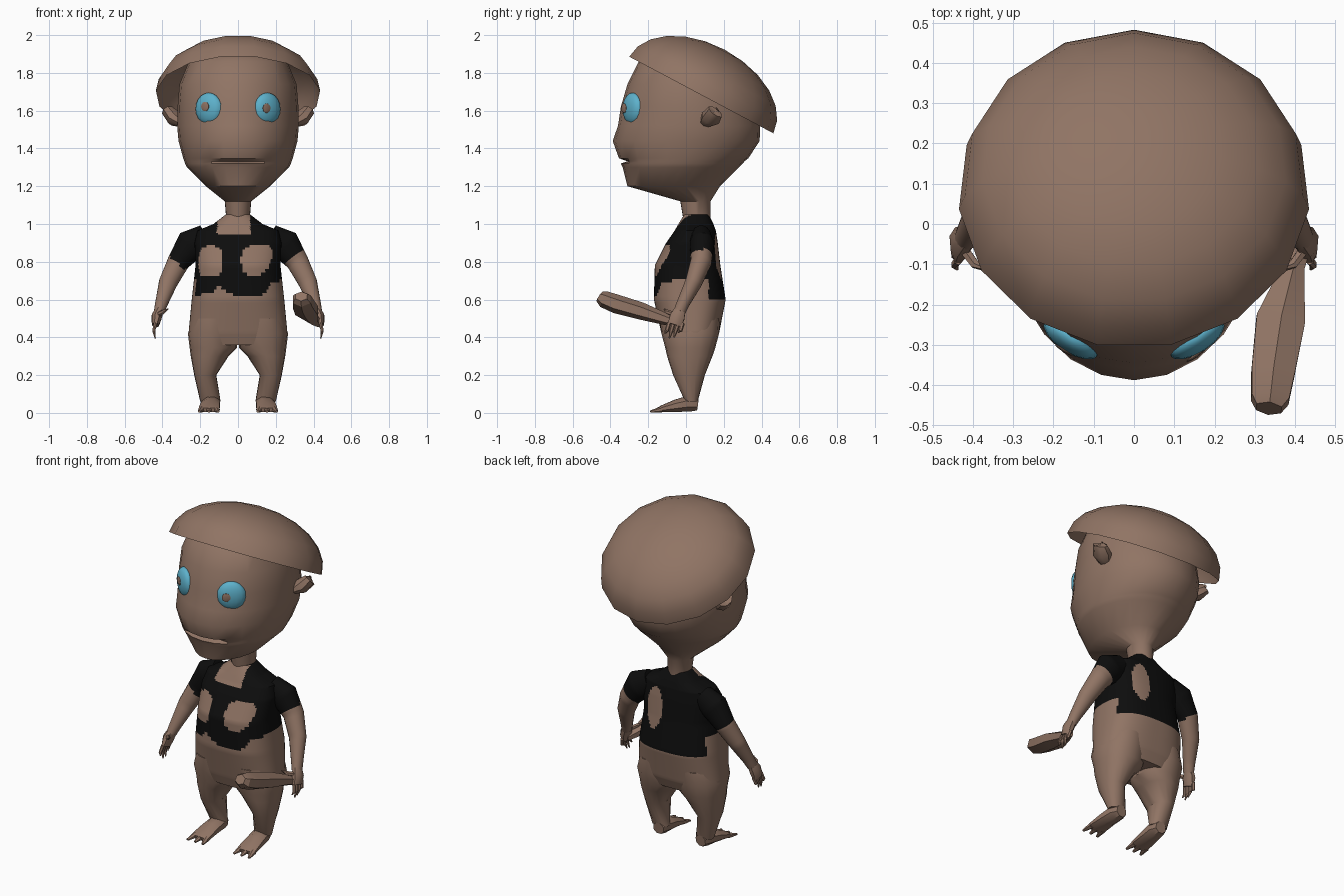
import bpy, bmesh, math
from mathutils import Vector, Matrix

if "Cube" in bpy.data.objects:
    bpy.data.objects.remove(bpy.data.objects["Cube"])


def material(name, rgb):
    m = bpy.data.materials.new(name)
    m.use_nodes = True
    m.diffuse_color = (*rgb, 1)
    bsdf = next(n for n in m.node_tree.nodes if n.type == 'BSDF_PRINCIPLED')
    bsdf.inputs["Base Color"].default_value = (*rgb, 1)
    bsdf.inputs["Roughness"].default_value = 0.8
    return m


SKIN = material("brown", (0.28, 0.175, 0.128))
SHIRT = material("black", (0.004, 0.004, 0.004))
BLUE = material("eye blue", (0.11, 0.44, 0.6))


def finish(name, bm, mats, rule=None, angle=40):
    bmesh.ops.recalc_face_normals(bm, faces=bm.faces)
    if rule:
        for f in bm.faces:
            f.material_index = int(rule(f.calc_center_median()))
    me = bpy.data.meshes.new(name)
    bm.to_mesh(me)
    bm.free()
    for m in mats:
        me.materials.append(m)
    ob = bpy.data.objects.new(name, me)
    bpy.context.collection.objects.link(ob)
    bpy.ops.object.select_all(action='DESELECT')
    ob.select_set(True)
    bpy.context.view_layer.objects.active = ob
    bpy.ops.object.shade_smooth_by_angle(angle=math.radians(angle))
    return ob


def skin(rings, cuts=1):
    """Bridge rings of points into a closed skin, with extra rings between."""
    fine = [[p.lerp(q, k / cuts) for p, q in zip(a, b)]
            for a, b in zip(rings, rings[1:]) for k in range(cuts)] + [rings[-1]]
    bm = bmesh.new()
    vs = [[bm.verts.new(p) for p in r] for r in fine]
    n = len(vs[0])
    for a, b in zip(vs, vs[1:]):
        for i in range(n):
            j = (i + 1) % n
            bm.faces.new((a[i], a[j], b[j], b[i]))
    bm.faces.new(vs[0])
    bm.faces.new(vs[-1])
    return bm


def level(z, x0, x1, y0, y1, n=24, p=2.0):
    """Horizontal rounded ring between the given limits; first point in front."""
    out = []
    for i in range(n):
        s, c = math.sin(math.tau * i / n), -math.cos(math.tau * i / n)
        k = (abs(s) ** p + abs(c) ** p) ** (-1 / p)
        out.append(Vector(((x0 + x1) / 2 + (x1 - x0) / 2 * s * k,
                           (y0 + y1) / 2 + (y1 - y0) / 2 * c * k, z)))
    return out


def tube(path, n=8, cuts=1):
    """Tube along (x, y, z, half width, half height) stations."""
    pts = [Vector(s[:3]) for s in path]
    rings = []
    for i, s in enumerate(path):
        t = (pts[min(i + 1, len(pts) - 1)] - pts[max(i - 1, 0)]).normalized()
        ref = Vector((0, 0, 1)) if abs(t.y) > 0.6 else Vector((0, 1, 0))
        side = t.cross(ref).normalized()
        up = side.cross(t)
        rings.append([pts[i] + side * s[3] * math.cos(a) + up * s[4] * math.sin(a)
                      for a in (math.tau * (k + 0.5) / n for k in range(n))])
    return skin(rings, cuts)


def mirror(path, s):
    return [(p[0] * s, *p[1:]) for p in path]


def ball(name, centre, radii, rot, mat, seg=16):
    bm = bmesh.new()
    bmesh.ops.create_uvsphere(bm, u_segments=seg, v_segments=10, radius=1)
    bm.transform(Matrix.Translation(centre) @ rot @ Matrix.Diagonal((*radii, 1)))
    return finish(name, bm, [mat])


# Head and neck, with a mouth groove
head = [(1.0, .06, -.01, .13), (1.12, .07, -.03, .13), (1.2, .17, -.31, .18),
        (1.3, .27, -.335, .28), (1.32, .28, -.345, .3), (1.332, .284, -.345, .31),
        (1.348, .29, -.355, .33), (1.44, .315, -.388, .39), (1.52, .322, -.36, .392),
        (1.62, .32, -.345, .37), (1.74, .31, -.31, .32), (1.86, .26, -.25, .22),
        (1.92, .12, -.14, .12)]
rings = [level(z, -w, w, a, b) for z, w, a, b in head]
for p in rings[5]:
    if abs(p.x) < 0.12 and p.y < 0:
        p.y += 0.035
finish("head", skin(rings), [SKIN])

# Tilted open hair cap
bm = bmesh.new()
bmesh.ops.create_uvsphere(bm, u_segments=15, v_segments=12, radius=1)
bmesh.ops.delete(bm, geom=[v for v in bm.verts if v.co.z < -0.01], context='VERTS')
bm.transform(Matrix.Translation((0, .077, 1.685))
             @ Matrix.Rotation(math.radians(-28), 4, 'X')
             @ Matrix.Diagonal((.437, .437, .27, 1)))
finish("hair_cap", bm, [SKIN])

# Eyes, pupils and ears
for s, side, px, pz in ((1, "left", -.008, 1.613), (-1, "right", -.02, 1.622)):
    turn = Matrix.Rotation(s * math.radians(33), 4, 'Z')
    out = turn @ Vector((0, -1, 0))
    eye = Vector((s * .155, -.283, 1.61))
    ball(side + "_eye", eye, (.08, .037, .085), turn, BLUE)
    spot = eye + out * .036 + turn @ Vector((px - s * .02, 0, 0))
    spot.z = pz
    ball(side + "_pupil", spot, (.025, .0045, .025), turn, SKIN, 10)
    ear = [(.29, .1, 1.53, .02, .03), (.335, .13, 1.56, .045, .055),
           (.37, .155, 1.595, .035, .045), (.362, .165, 1.6, .012, .02)]
    finish(side + "_ear", tube(mirror(ear, s)), [SKIN])


# Shirt pattern on the torso
HEM = [(-.3, .62), (-.15, .63), (-.1, .67), (-.04, .63), (.02, .61), (.13, .62),
       (.17, .68), (.3, .72)]


def blob(u, z, cu, cz, ru, rz, p=3):
    return abs((u - cu) / ru) ** p + abs((z - cz) / rz) ** p < 1


def shirt(c):
    if c.y > .12:
        return c.z > .6 and not blob(c.x, c.z, .09, .83, .055, .12, 2)
    if c.y > -.07 and abs(c.x) > .15:
        return c.z > .7
    if c.y > .03:
        return True
    hem = next(a[1] + (b[1] - a[1]) * (c.x - a[0]) / (b[0] - a[0])
               for a, b in zip(HEM, HEM[1:]) if c.x <= b[0])
    collar = c.z > .945 and -.11 < c.x < .065
    right_patch = blob(c.x, c.z, -.145, .8, .065, .083)
    left_patch = blob(c.x - .35 * (c.z - .8) * (c.x > .09), c.z, .095, .805, .078, .083, 2.5)
    return c.z > hem and not (collar or right_patch or left_patch)


torso = [(.36, .24, -.11, .15), (.42, .262, -.13, .175), (.6, .245, -.17, .21),
         (.78, .225, -.165, .182), (.9, .23, -.105, .168), (.965, .215, -.06, .158),
         (1.0, .13, -.04, .145), (1.05, .065, -.01, .12)]
finish("torso", skin([level(z, -w, w, a, b, 120, 2.6) for z, w, a, b in torso], 10),
       [SKIN, SHIRT], shirt)

# Arms, hands, legs and feet
arm = [(.17, .08, .93, .07, .055), (.25, .085, .89, .085, .065),
       (.315, .08, .8, .06, .056), (.37, .04, .69, .05, .045),
       (.405, -.015, .58, .034, .034), (.418, -.035, .535, .028, .032)]
palm = [(.415, -.03, .55, .025, .03), (.43, -.045, .51, .03, .042),
        (.437, -.06, .465, .02, .04)]
leg = [(.5, .0, .24, -.14, .18), (.42, 0, .265, -.13, .175), (.345, .005, .256, -.11, .155),
       (.3, .05, .25, -.1, .14), (.2, .115, .232, -.068, .1), (.06, .092, .2, -.005, .062)]
foot = [(.14, .062, .045, .035, .035), (.142, .02, .05, .052, .046),
        (.148, -.05, .038, .055, .036), (.152, -.125, .022, .06, .02),
        (.153, -.15, .015, .058, .013)]
for s, side, cuff in ((1, "left", -.46), (-1, "right", -.42)):
    finish(side + "_arm", tube(mirror(arm, s), 16, 8), [SKIN, SHIRT],
           lambda c: .62 * abs(c.x) - .78 * c.z < cuff)
    finish(side + "_hand", tube(mirror(palm, s)), [SKIN])
    for i in range(4):
        y = -.09 + .024 * i
        drop = (.42, .395, .4, .425)[i]
        finger = [(.437, y, .475, .01, .012), (.446, y - .012, .435, .009, .011),
                  (.438, y - .022, drop, .003, .004)]
        finish(f"{side}_finger_{i + 1}", tube(mirror(finger, s), 6), [SKIN])
    thumb = [(.425, -.06, .52, .014, .014), (.395, -.1, .535, .012, .012),
             (.37, -.115, .55, .004, .004)]
    finish(side + "_thumb", tube(mirror(thumb, s), 6), [SKIN])
    rings = [level(z, *sorted((a * s, b * s)), c, d, 16, 2.3) for z, a, b, c, d in leg]
    finish(side + "_leg", skin(rings), [SKIN])
    finish(side + "_foot", tube(mirror(foot, s)), [SKIN])
    for i, x in enumerate((.115, .153, .192)):
        toe = [(x, -.13, .018, .02, .016), (x + (x - .15) * .3, -.188, .007, .008, .006)]
        finish(f"{side}_toe_{i + 1}", tube(mirror(toe, s), 6), [SKIN])

# Six-sided club held in the left hand
club = [(.425, -.04, .475, .022, .022), (.395, -.11, .497, .032, .032),
        (.364, -.24, .54, .07, .046), (.345, -.37, .577, .062, .05),
        (.338, -.435, .602, .054, .045), (.335, -.458, .617, .036, .03)]
finish("club", tube(club, 6), [SKIN], angle=20)
